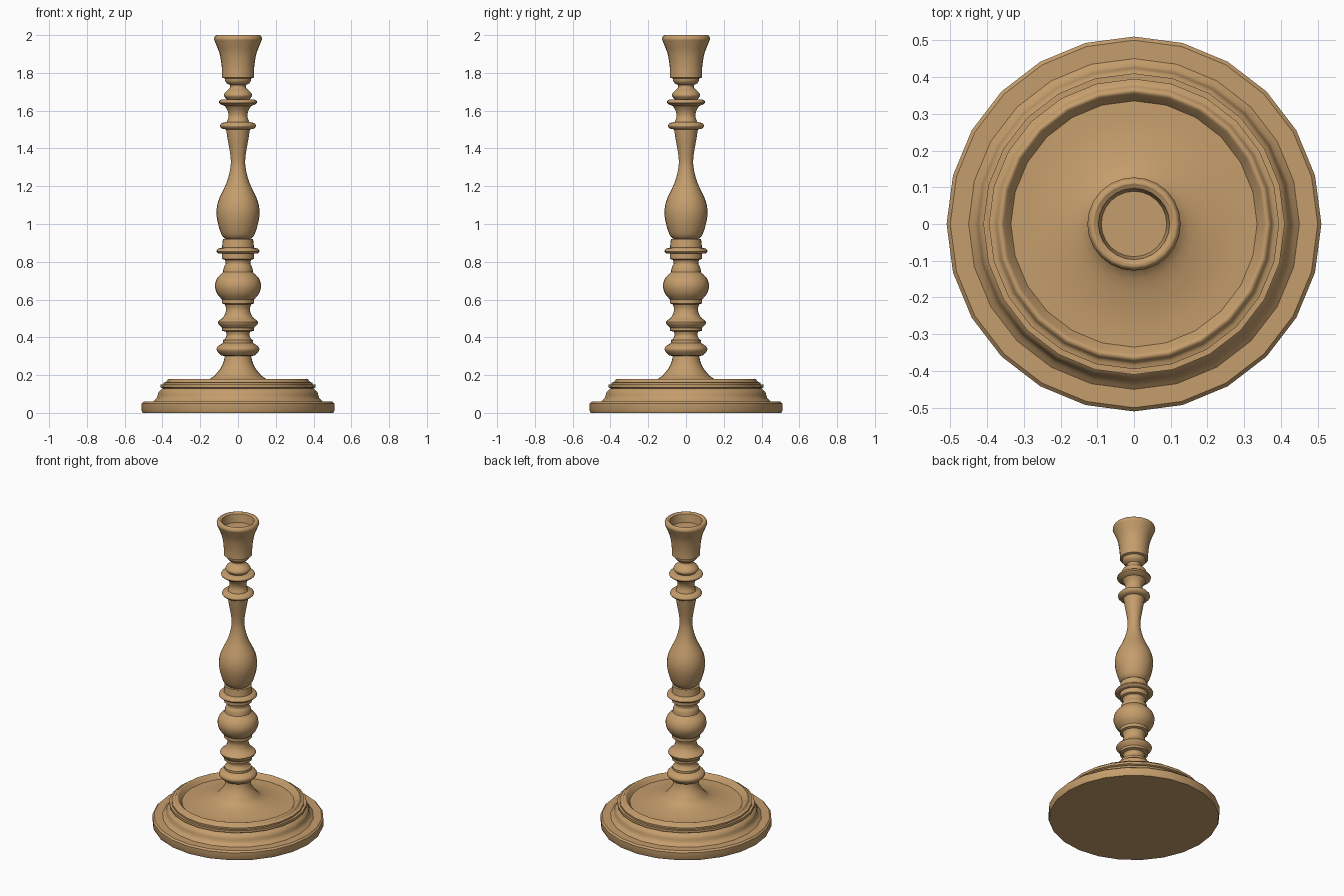
import bpy
import bmesh
import math
from mathutils import Matrix, Vector

default = bpy.data.objects.get("Cube")
if default:
    bpy.data.objects.remove(default, do_unlink=True)

SIDES = 24

# Turned wood
wood = bpy.data.materials.new("warm_wood")
wood.use_nodes = True
wood.diffuse_color = (0.56, 0.34, 0.15, 1)
wood.node_tree.nodes["Principled BSDF"].inputs["Base Color"].default_value = wood.diffuse_color


def rounded(points, steps=4):
    """Smooth a (radius, height) profile with a curve through its points."""
    pts = [Vector(p) for p in points]
    padded = [pts[0]] + pts + [pts[-1]]
    result = []
    for a, b, c, d in zip(padded, padded[1:], padded[2:], padded[3:]):
        for i in range(steps):
            t = i / steps
            start_pull = (c - a) / 2
            end_pull = (d - b) / 2
            result.append(
                b * (1 + 2 * t) * (1 - t) ** 2
                + start_pull * t * (1 - t) ** 2
                + c * t * t * (3 - 2 * t)
                + end_pull * t * t * (t - 1)
            )
    return [tuple(p) for p in result] + [tuple(pts[-1])]


def turn(name, profile):
    """Spin a (radius, height) profile around the upright axis."""
    mesh = bpy.data.meshes.new(name)
    bm = bmesh.new()
    rings = []
    for radius, height in profile:
        ring = []
        for i in range(SIDES):
            spin = Matrix.Rotation(math.tau * i / SIDES, 3, "Z")
            ring.append(bm.verts.new(spin @ Vector((radius, 0, height))))
        rings.append(ring)
    for low, high in zip(rings, rings[1:]):
        for i in range(SIDES):
            j = (i + 1) % SIDES
            bm.faces.new((low[i], low[j], high[j], high[i]))
    # Close the points lying on the axis
    bmesh.ops.remove_doubles(bm, verts=bm.verts[:], dist=0.0001)
    bm.to_mesh(mesh)
    bm.free()
    mesh.materials.append(wood)
    obj = bpy.data.objects.new(name, mesh)
    bpy.context.collection.objects.link(obj)
    bpy.ops.object.select_all(action="DESELECT")
    bpy.context.view_layer.objects.active = obj
    obj.select_set(True)
    bpy.ops.object.shade_smooth_by_angle(angle=math.radians(40))
    return obj


# Foot: plinth, hollow moulding, stepped rim
plinth = [(0, 0), (.505, 0), (.51, .01), (.51, .05), (.5, .06), (.45, .06)]
turn("base_plinth", plinth)
cove = rounded([(.45, .06), (.43, .08), (.42, .11), (.4, .13)])
turn("base_cove", cove + [(.41, .135), (.41, .15), (.395, .15), (.395, .16)])
turn("base_rim", rounded([(.395, .16), (.38, .165), (.37, .178), (.36, .18), (.35, .17), (.335, .15)]))

# Dished top rising into the stem
turn("base_dish", rounded([(.335, .15), (.25, .155), (.15, .18), (.105, .22), (.08, .26), (.07, .3)]))

# Lower stem beads and necks
turn("lower_bead", [(.07, .3)] + rounded([(.09, .305), (.112, .33), (.108, .35), (.08, .37)]))
turn("lower_neck", [(.08, .37), (.08, .385)] + rounded([(.07, .39), (.06, .41), (.065, .43)]))
turn("second_bead", [(.065, .43), (.085, .435), (.085, .45)]
     + rounded([(.095, .46), (.107, .48), (.085, .5)]))
turn("second_neck", rounded([(.085, .5), (.07, .52), (.063, .55), (.07, .575)])
     + [(.085, .58), (.085, .6)])

# Round knop and the collar above it
turn("knop", rounded([(.085, .6), (.11, .63), (.122, .67), (.112, .71), (.08, .745)]))
turn("knop_neck", rounded([(.08, .745), (.075, .77), (.065, .79), (.07, .81)]))
turn("middle_collar", [(.07, .81), (.085, .815), (.085, .845)]
     + rounded([(.105, .845), (.115, .855), (.105, .87)])
     + [(.085, .875), (.08, .92), (.065, .92)])

# Vase shaped baluster
turn("baluster", rounded([(.065, .92), (.09, .95), (.113, 1.04), (.105, 1.12), (.06, 1.22),
                          (.04, 1.3), (.04, 1.36), (.055, 1.45), (.063, 1.5)]))

# Upper rings
turn("upper_ring", [(.063, 1.5)] + rounded([(.085, 1.505), (.096, 1.52), (.085, 1.535)])
     + [(.06, 1.54)])
turn("upper_neck", rounded([(.06, 1.54), (.05, 1.57), (.055, 1.6), (.07, 1.625)]))
turn("top_ring", [(.07, 1.625), (.09, 1.632)]
     + rounded([(.1, 1.64), (.1, 1.65), (.09, 1.658)]) + [(.06, 1.66)])
turn("cup_stem", rounded([(.06, 1.66), (.075, 1.68), (.065, 1.7), (.043, 1.72), (.042, 1.735)])
     + [(.06, 1.745), (.07, 1.76), (.07, 1.77)])

# Candle cup with its shallow socket
turn("cup", [(.07, 1.77)] + rounded([(.085, 1.775), (.086, 1.83), (.097, 1.9),
                                     (.12, 1.96), (.127, 1.98), (.12, 1.997), (.11, 2)]))
turn("cup_socket", [(.11, 2), (.097, 1.993), (.089, 1.94), (0, 1.94)])
